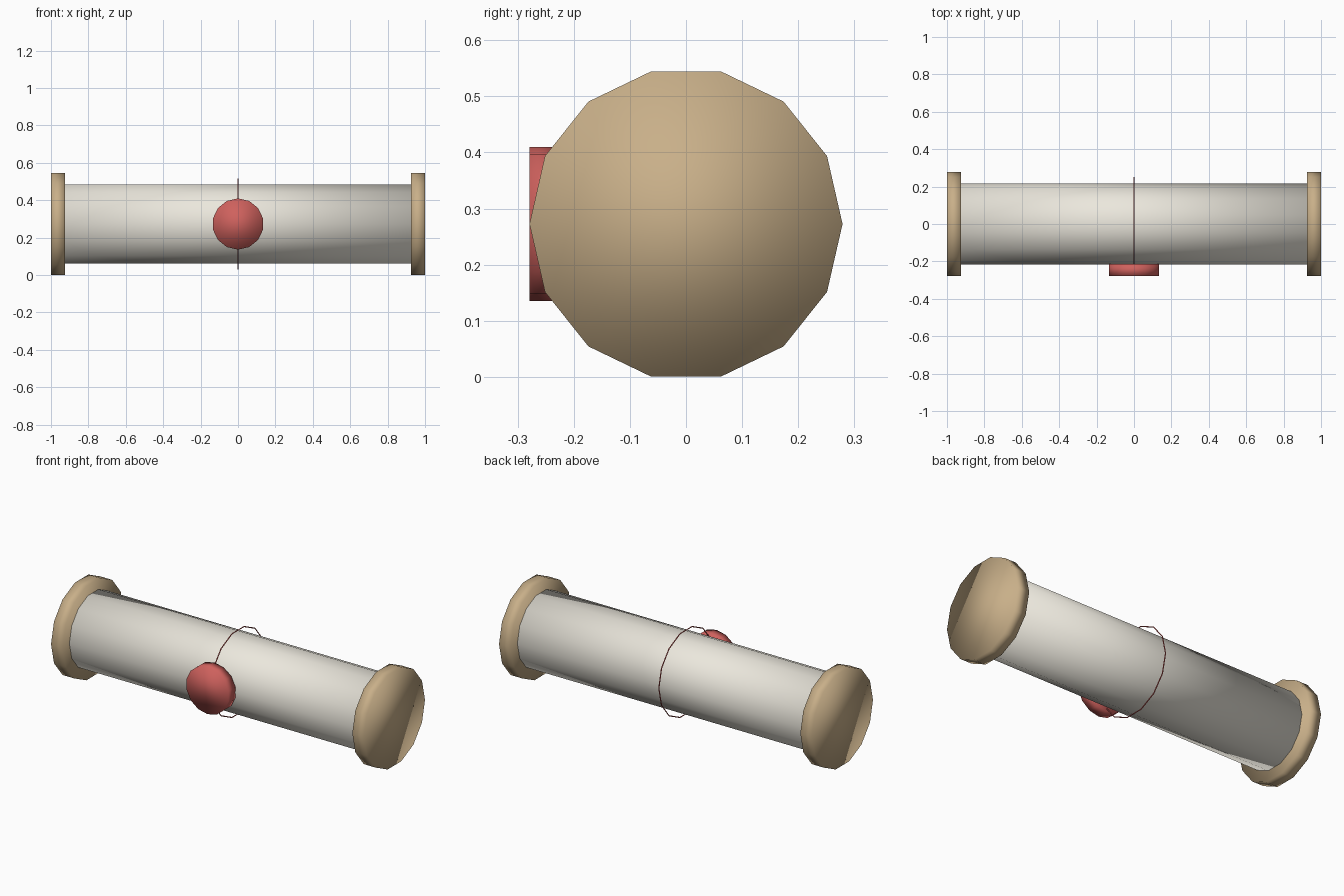
import bpy
from math import pi

if "Cube" in bpy.data.objects:
    bpy.data.objects.remove(bpy.data.objects["Cube"])

SIDES = 14
ZC = 0.2725  # height of the scroll axis


def material(name, rgb):
    m = bpy.data.materials.new(name)
    m.diffuse_color = (*rgb, 1)
    m.use_nodes = True
    m.node_tree.nodes["Principled BSDF"].inputs["Base Color"].default_value = m.diffuse_color
    return m


paper = material("paper", (0.83, 0.80, 0.72))
wood = material("wood", (0.58, 0.43, 0.25))
wax = material("wax", (0.62, 0.12, 0.11))


def finish(name, mat):
    ob = bpy.context.object
    ob.name = name
    ob.data.materials.append(mat)
    bpy.ops.object.shade_smooth()
    return ob


def cylinder(name, mat, radius, depth, loc, rot):
    bpy.ops.mesh.primitive_cylinder_add(vertices=SIDES, radius=radius, depth=depth,
                                        location=loc, rotation=rot)
    return finish(name, mat)


ALONG_X = (0, pi / 2, 0)

# Rolled paper
cylinder("paper_roll", paper, 0.217, 1.852, (0, 0, ZC), ALONG_X)

# Wooden end caps
for side, x in (("left", -0.963), ("right", 0.963)):
    cylinder(side + "_end_cap", wood, 0.279, 0.074, (x, 0, ZC), ALONG_X)

# Wax seal on the front
cylinder("wax_seal", wax, 0.137, 0.065, (0, -0.2465, ZC), (pi / 2, 0, 0))

# Thin string loop around the middle, turned so a corner lies on the y axis
bpy.ops.mesh.primitive_torus_add(major_segments=SIDES, minor_segments=6,
                                 major_radius=0.248, minor_radius=0.003,
                                 location=(0, 0, ZC), rotation=(pi / 2, 0, pi / 2))
finish("string_loop", wax)
